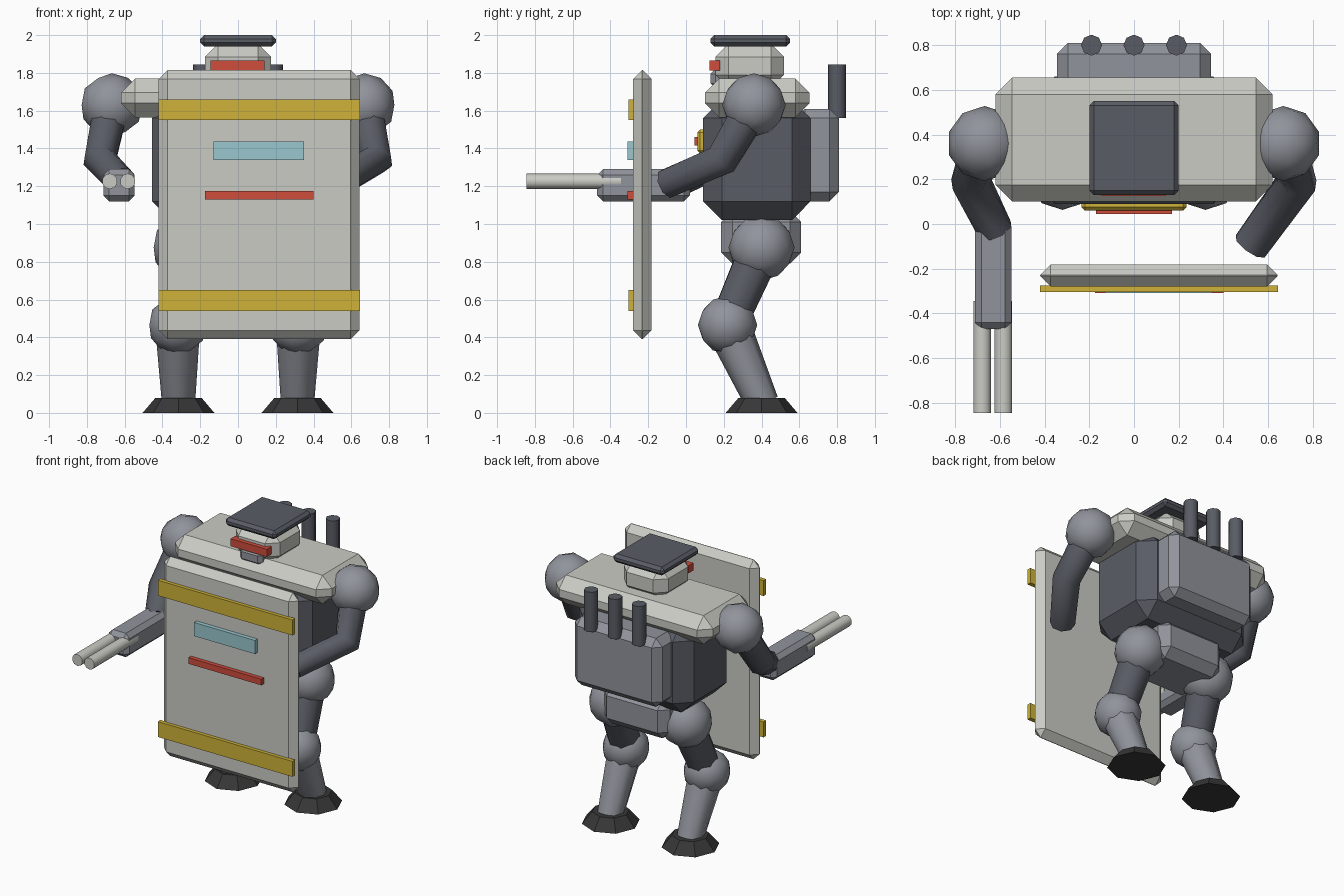
import bpy
import bmesh
from math import radians
from mathutils import Vector

cube = bpy.data.objects.get("Cube")
if cube:
    bpy.data.objects.remove(cube, do_unlink=True)


def material(name, r, g, b):
    mat = bpy.data.materials.new(name)
    mat.use_nodes = True
    mat.diffuse_color = (r, g, b, 1)
    mat.node_tree.nodes["Principled BSDF"].inputs["Base Color"].default_value = (r, g, b, 1)
    return mat


LIGHT = material("pale armour", 0.6, 0.6, 0.56)
GREY = material("mid grey", 0.28, 0.295, 0.33)
DARK = material("dark slate", 0.1, 0.108, 0.13)
BLACK = material("sole black", 0.038, 0.038, 0.038)
YELLOW = material("hazard yellow", 0.62, 0.45, 0.04)
RED = material("signal red", 0.62, 0.075, 0.045)
CYAN = material("window cyan", 0.32, 0.57, 0.62)


def finish(name, bm, mat, smooth=False):
    mesh = bpy.data.meshes.new(name)
    bm.to_mesh(mesh)
    bm.free()
    mesh.materials.append(mat)
    obj = bpy.data.objects.new(name, mesh)
    bpy.context.collection.objects.link(obj)
    for poly in mesh.polygons:
        poly.use_smooth = smooth
    return obj


def box(name, mat, xs, ys, zs, bevel=0):
    """Box from its three ranges, with chamfered edges."""
    bm = bmesh.new()
    bmesh.ops.create_cube(bm, size=1)
    ranges = (xs, ys, zs)
    for v in bm.verts:
        v.co = Vector([lo + (c + 0.5) * (hi - lo) for c, (lo, hi) in zip(v.co, ranges)])
    obj = finish(name, bm, mat)
    if bevel:
        mod = obj.modifiers.new("chamfer", 'BEVEL')
        mod.width = bevel
        mod.segments = 1
    return obj


def ball(name, mat, centre, radius):
    bm = bmesh.new()
    bmesh.ops.create_icosphere(bm, subdivisions=2, radius=radius)
    bmesh.ops.translate(bm, verts=bm.verts, vec=centre)
    return finish(name, bm, mat, True)


def rod(name, mat, start, end, r1, r2, sides=8, smooth=True):
    """Tapered cylinder between two points."""
    start, end = Vector(start), Vector(end)
    axis = end - start
    bm = bmesh.new()
    bmesh.ops.create_cone(bm, cap_ends=True, segments=sides,
                          radius1=r1, radius2=r2, depth=axis.length)
    turn = Vector((0, 0, 1)).rotation_difference(axis)
    for v in bm.verts:
        v.co = turn @ v.co + (start + end) / 2
    obj = finish(name, bm, mat)
    if smooth:
        smooth_edges(obj)
    return obj


def smooth_edges(obj):
    bpy.ops.object.select_all(action='DESELECT')
    obj.select_set(True)
    bpy.context.view_layer.objects.active = obj
    bpy.ops.object.shade_smooth_by_angle(angle=radians(50))


def bent_tube(name, mat, points, radii):
    """Mitred limb swept along a path."""
    curve = bpy.data.curves.new(name, 'CURVE')
    curve.dimensions = '3D'
    curve.bevel_depth = 1
    curve.bevel_resolution = 2
    curve.use_fill_caps = True
    spline = curve.splines.new('POLY')
    spline.points.add(len(points) - 1)
    for p, co, r in zip(spline.points, points, radii):
        p.co = (*co, 1)
        p.radius = r
    curve.materials.append(mat)
    obj = bpy.data.objects.new(name, curve)
    bpy.context.collection.objects.link(obj)
    bpy.ops.object.select_all(action='DESELECT')
    obj.select_set(True)
    bpy.context.view_layer.objects.active = obj
    bpy.ops.object.convert(target='MESH')
    smooth_edges(bpy.context.object)


# Body
box("torso", DARK, (-.455, .455), (.09, .66), (1.02, 1.66), .1)
box("shoulder_yoke", LIGHT, (-.62, .62), (.1, .655), (1.565, 1.77), .075)
box("pelvis", GREY, (-.26, .26), (.185, .61), (.79, 1.07), .06)
box("chest_badge", YELLOW, (-.235, .235), (.06, .12), (1.375, 1.5), .015)
box("chest_light", RED, (-.17, .17), (.045, .08), (1.415, 1.46))

# Head
box("head", LIGHT, (-.175, .175), (.155, .52), (1.72, 1.955), .07)
box("chin", GREY, (-.09, .09), (.13, .25), (1.72, 1.82), .025)
box("visor", RED, (-.145, .14), (.125, .18), (1.812, 1.866))
box("head_cap", DARK, (-.2, .2), (.13, .55), (1.94, 2), .02)

# Backpack with exhaust pipes
box("backpack", GREY, (-.345, .345), (.58, .81), (1.12, 1.61), .05)
for i, x in enumerate((-.19, 0, .19)):
    rod(f"exhaust_pipe_{i + 1}", DARK, (x, .8, 1.56), (x, .8, 1.845), .047, .047)

# Legs, feet and shoulder joints on both sides
for side, s in (("left", 1), ("right", -1)):
    hip, knee, ankle = (s * .28, .4, .875), (s * .32, .22, .465), (s * .315, .405, .05)
    ball(f"{side}_hip", GREY, hip, .175)
    rod(f"{side}_thigh", DARK, hip, knee, .12, .105)
    ball(f"{side}_knee", GREY, knee, .157)
    rod(f"{side}_shin", GREY, knee, ankle, .12, .088)
    rod(f"{side}_foot", BLACK, (s * .315, .4, 0), (s * .315, .4, .08), .19, .122, 8, False)
    ball(f"{side}_shoulder", GREY, (s * .668, .36, 1.63), .168)

# Arms
ARM_RADII = (.1, .092, .082)
bent_tube("left_arm", DARK, [(.67, .36, 1.63), (.73, .19, 1.34), (.52, -.1, 1.215)], ARM_RADII)
bent_tube("right_arm", DARK, [(-.67, .36, 1.63), (-.73, .19, 1.34), (-.62, -.03, 1.225)], ARM_RADII)

# Twin-barrelled gun
box("gun_body", GREY, (-.712, -.548), (-.47, .02), (1.12, 1.29), .03)
for i, x in enumerate((-.679, -.584)):
    rod(f"gun_barrel_{i + 1}", LIGHT, (x, -.345, 1.226), (x, -.845, 1.226), .041, .041, 10)

# Shield with its markings
box("shield", LIGHT, (-.42, .643), (-.28, -.182), (.39, 1.815), .047)
for name, low in (("upper", 1.55), ("lower", .54)):
    box(f"shield_{name}_band", YELLOW, (-.42, .645), (-.305, -.275), (low, low + .11))
box("shield_window", CYAN, (-.13, .35), (-.309, -.275), (1.34, 1.437))
box("shield_stripe", RED, (-.175, .4), (-.309, -.275), (1.13, 1.174))
